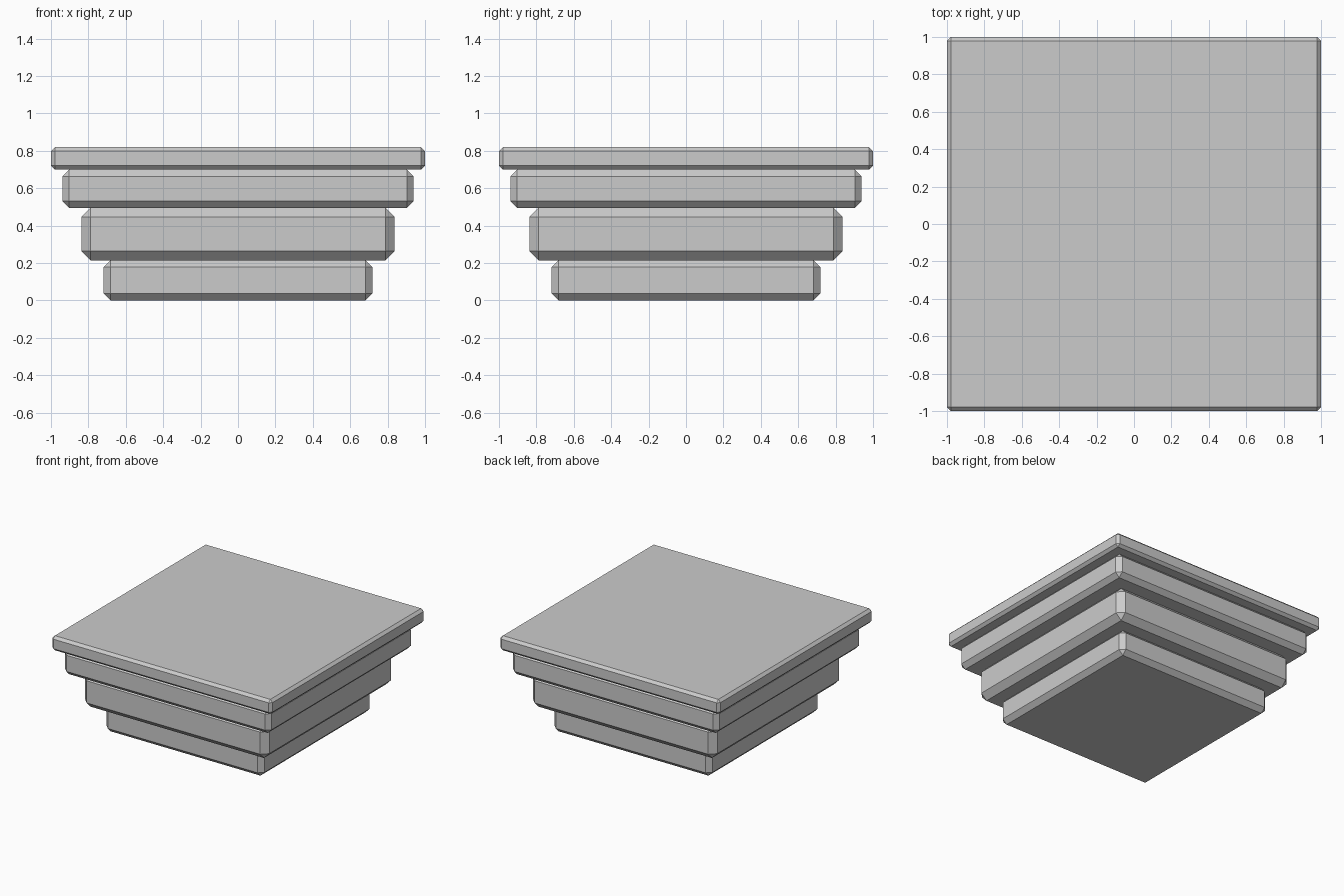
import bpy

if "Cube" in bpy.data.objects:
    bpy.data.objects.remove(bpy.data.objects["Cube"])


def slab(name, half, z0, z1, bevel):
    """Square slab with single-segment chamfers on every edge."""
    bpy.ops.mesh.primitive_cube_add(size=1, location=(0, 0, (z0 + z1) / 2))
    ob = bpy.context.object
    ob.name = name
    ob.scale = (2 * half, 2 * half, z1 - z0)
    bpy.ops.object.transform_apply(location=False, rotation=False, scale=True)
    mod = ob.modifiers.new("chamfer", 'BEVEL')
    mod.width = bevel
    mod.segments = 1
    mod.limit_method = 'NONE'
    return ob


# Stepped capital, from the narrow base up to the wide top plate
slab("base_step", 0.718, 0.0, 0.215, 0.037)
slab("lower_step", 0.838, 0.215, 0.495, 0.049)
slab("upper_step", 0.939, 0.495, 0.70, 0.036)
slab("top_plate", 1.0, 0.70, 0.82, 0.021)
